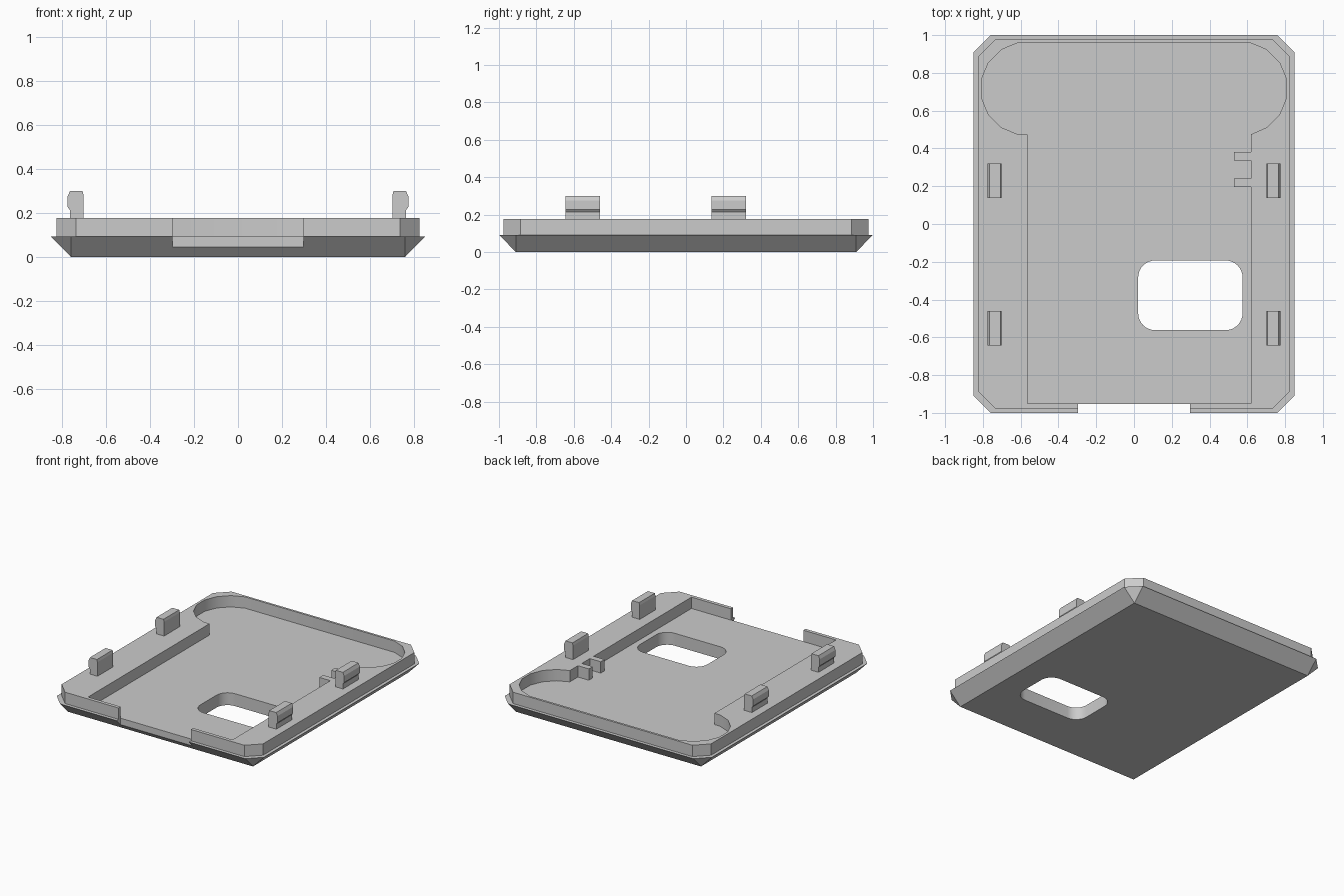
import bpy, bmesh
from math import radians, cos, sin

if "Cube" in bpy.data.objects:
    bpy.data.objects.remove(bpy.data.objects["Cube"], do_unlink=True)

COLOUR = (0.6, 0.6, 0.6, 1)
grey = bpy.data.materials.new("grey")
grey.use_nodes = True
grey.diffuse_color = COLOUR
grey.node_tree.nodes["Principled BSDF"].inputs["Base Color"].default_value = COLOUR


def loft(name, rings):
    """Solid through closed rings of equal length, capped at both ends."""
    bm = bmesh.new()
    loops = [[bm.verts.new(p) for p in ring] for ring in rings]
    n = len(loops[0])
    for a, b in zip(loops, loops[1:]):
        for i in range(n):
            j = (i + 1) % n
            bm.faces.new((a[i], a[j], b[j], b[i]))
    bm.faces.new(loops[0][::-1])
    bm.faces.new(loops[-1])
    bmesh.ops.remove_doubles(bm, verts=bm.verts, dist=1e-5)
    bmesh.ops.recalc_face_normals(bm, faces=bm.faces)
    mesh = bpy.data.meshes.new(name)
    bm.to_mesh(mesh)
    bm.free()
    mesh.materials.append(grey)
    obj = bpy.data.objects.new(name, mesh)
    bpy.context.collection.objects.link(obj)
    return obj


def prism(name, outline, z0, z1):
    return loft(name, [[(x, y, z) for x, y in outline] for z in (z0, z1)])


def octagon(w, d, c, z):
    """Rectangle with chamfered corners, counter-clockwise."""
    return [(w, -d + c, z), (w, d - c, z), (w - c, d, z), (-w + c, d, z),
            (-w, d - c, z), (-w, -d + c, z), (-w + c, -d, z), (w - c, -d, z)]


def arc(cx, cy, r, start, step, count):
    angles = [radians(start + step * i) for i in range(count)]
    return [(cx + r * cos(a), cy + r * sin(a)) for a in angles]


def cut(target, cutter):
    mod = target.modifiers.new("cut", 'BOOLEAN')
    mod.operation = 'DIFFERENCE'
    mod.solver = 'EXACT'
    mod.object = cutter
    bpy.context.view_layer.objects.active = target
    bpy.ops.object.modifier_apply(modifier=mod.name)
    bpy.data.objects.remove(cutter, do_unlink=True)


# Tray: sloped underside, small ledge, upright rim
LEDGE, RIM, FLOOR = 0.092, 0.176, 0.092
tray = loft("tray", [octagon(0.76, 0.91, 0, 0),
                     octagon(0.85, 1.0, 0.09, LEDGE),
                     octagon(0.826, 0.976, 0.09, LEDGE),
                     octagon(0.826, 0.976, 0.09, RIM)])

# Front opening, cut down through the sloped edge
notch = [(-0.297, -1.1), (0.297, -1.1), (0.297, -0.953), (-0.297, -0.953)]
cut(tray, prism("notch_cutter", notch, -0.1, 0.4))

# Shallow pocket with front gap, two side tabs and a wide rounded back end
pocket = [(-0.565, -0.95), (-0.297, -0.95), (-0.297, -1.1),
          (0.297, -1.1), (0.297, -0.95), (0.62, -0.95)]
for y in (0.197, 0.336):
    pocket += [(0.62, y), (0.53, y), (0.53, y + 0.045), (0.62, y + 0.045)]
pocket += [(0.62, 0.475)]
pocket += arc(0.565, 0.717, 0.2475, -56.25, 22.5, 7)
pocket += arc(-0.565, 0.717, 0.2475, 101.25, 22.5, 8)
pocket += [(-0.565, 0.474)]
cut(tray, prism("pocket_cutter", pocket, FLOOR, 0.4))

# Rounded window through the floor
window = []
for x, y, start in ((0.485, -0.472, -90), (0.485, -0.283, 0),
                    (0.112, -0.283, 90), (0.112, -0.472, 180)):
    window += arc(x, y, 0.09, start, 11.25, 9)
cut(tray, prism("window_cutter", window, -0.1, 0.4))

tray.select_set(True)
bpy.context.view_layer.objects.active = tray
bpy.ops.object.shade_smooth_by_angle(angle=radians(30))

# Snap clips with an outward bulge
profile = [(0.702, 0.17), (0.765, 0.17), (0.765, 0.214), (0.775, 0.227),
           (0.775, 0.275), (0.764, 0.299), (0.707, 0.299), (0.702, 0.28)]
for side, sign in (("left", 1), ("right", -1)):
    for place, y in (("front", -0.552), ("back", 0.229)):
        loft(f"{place}_{side}_clip",
             [[(sign * x, y + d, z) for x, z in profile] for d in (-0.092, 0.092)])
